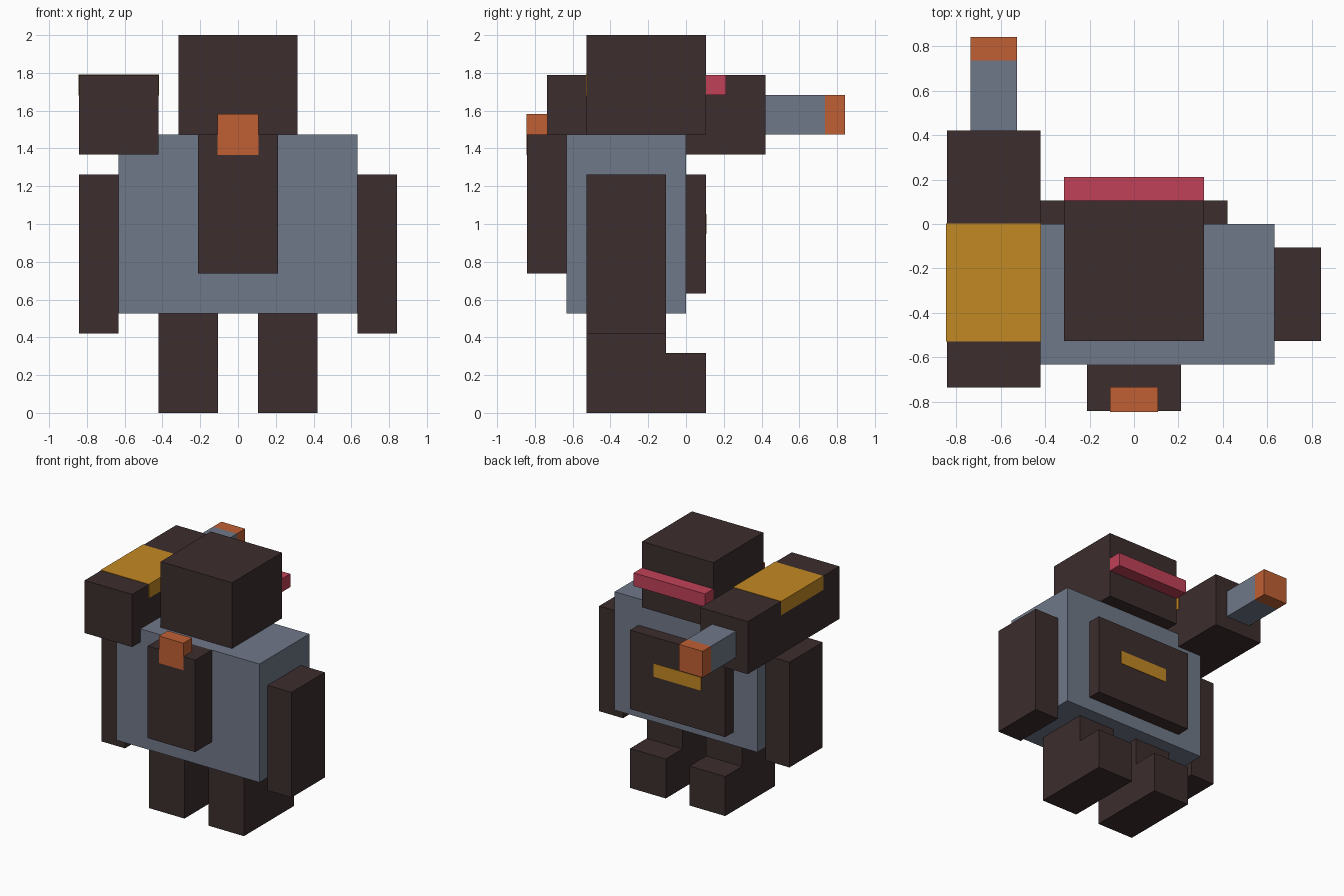
import bpy
import bmesh

cube = bpy.data.objects.get("Cube")
if cube:
    bpy.data.objects.remove(cube, do_unlink=True)

U = 2 / 19       # grid unit: the figure is 19 units tall
PROUD = 0.03     # units by which inlays stand clear of the surface


def make_material(name, rgb):
    linear = [((c / 255 + 0.055) / 1.055) ** 2.4 for c in rgb] + [1.0]
    mat = bpy.data.materials.new(name)
    mat.use_nodes = True
    mat.diffuse_color = linear
    mat.node_tree.nodes["Principled BSDF"].inputs["Base Color"].default_value = linear
    return mat


dark = make_material("dark brown", (60, 45, 46))
grey = make_material("slate grey", (112, 120, 136))
orange = make_material("burnt orange", (192, 96, 52))
yellow = make_material("amber yellow", (194, 136, 36))
red = make_material("crimson red", (193, 65, 88))


def prism(name, mat, x, profile):
    """Extrude a (y, z) outline across the x range, in grid units."""
    bm = bmesh.new()
    face = bm.faces.new([bm.verts.new((x[0] * U, y * U, z * U)) for y, z in profile])
    extruded = bmesh.ops.extrude_face_region(bm, geom=[face])["geom"]
    moved = [v for v in extruded if isinstance(v, bmesh.types.BMVert)]
    bmesh.ops.translate(bm, verts=moved, vec=((x[1] - x[0]) * U, 0, 0))
    bmesh.ops.recalc_face_normals(bm, faces=bm.faces)
    mesh = bpy.data.meshes.new(name)
    bm.to_mesh(mesh)
    bm.free()
    mesh.materials.append(mat)
    obj = bpy.data.objects.new(name, mesh)
    bpy.context.collection.objects.link(obj)
    return obj


def box(name, mat, x, y, z, grow=0.0):
    x, y, z = [(r[0] - grow, r[1] + grow) for r in (x, y, z)]
    return prism(name, mat, x, [(y[0], z[0]), (y[1], z[0]), (y[1], z[1]), (y[0], z[1])])


# Head and visor
box("head", dark, (-3, 3), (-5, 1), (14, 19))
box("visor", red, (-3, 3), (1, 2), (16, 17))

# Torso with chest plate and its slot
box("torso", grey, (-6, 6), (-6, 0), (5, 14))
box("chest_plate", dark, (-4, 4), (0, 1), (6, 12))
box("chest_slot", yellow, (-2, 2), (0.5, 1 + PROUD), (9, 10))

# Backpack and cap
box("backpack", dark, (-2, 2), (-8, -6), (7, 14))
box("backpack_cap", orange, (-1, 1), (-8, -7), (13, 15), PROUD)

# Arms and L-shaped legs with feet
leg_outline = [(-5, 0), (1, 0), (1, 3), (-1, 3), (-1, 5), (-5, 5)]
for side, s in (("left", 1), ("right", -1)):
    box(side + "_arm", dark, sorted((6 * s, 8 * s)), (-5, -1), (4, 12))
    prism(side + "_leg", dark, sorted((1 * s, 4 * s)), leg_outline)

# Shoulder cannon
box("cannon_body", dark, (-8, -4), (-7, 4), (13, 17))
box("cannon_cover", yellow, (-8, -4), (-5, 0), (16, 17), PROUD)
box("cannon_barrel", grey, (-7, -5), (4, 7), (14, 16))
box("cannon_muzzle", orange, (-7, -5), (7, 8), (14, 16))
